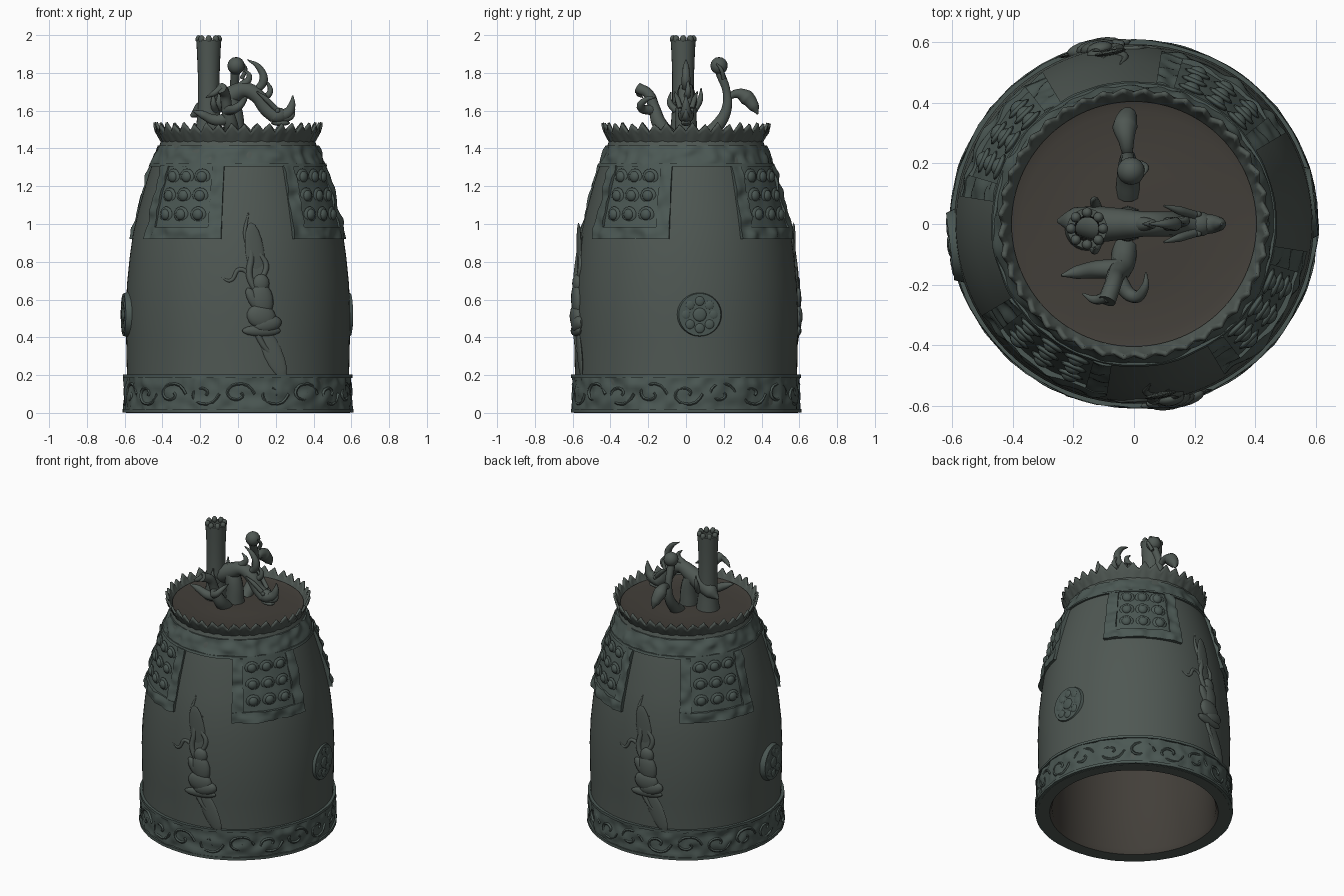
import bpy, bmesh
from math import sin, cos, pi, radians
from mathutils import Matrix, Vector, noise

if "Cube" in bpy.data.objects:
    bpy.data.objects.remove(bpy.data.objects["Cube"])

def mat(name, c):
    m = bpy.data.materials.new(name)
    m.diffuse_color = (*c, 1)
    m.use_nodes = True
    m.node_tree.nodes["Principled BSDF"].inputs["Base Color"].default_value = m.diffuse_color
    return m

PATINA = mat("patina", (0.078, 0.096, 0.086))
GREEN = mat("green_patina", (0.07, 0.096, 0.087))
BROWN = mat("brown_bronze", (0.055, 0.049, 0.041))
DARK = mat("dark_bronze", (0.012, 0.012, 0.011))

def finish(name, bm, m, angle=50):
    bmesh.ops.remove_doubles(bm, verts=bm.verts, dist=1e-5)
    bmesh.ops.recalc_face_normals(bm, faces=bm.faces)
    me = bpy.data.meshes.new(name)
    bm.to_mesh(me)
    bm.free()
    ob = bpy.data.objects.new(name, me)
    bpy.context.collection.objects.link(ob)
    me.materials.append(m)
    smooth(ob, angle)
    return ob

def smooth(ob, angle):
    bpy.ops.object.select_all(action='DESELECT')
    ob.select_set(True)
    bpy.context.view_layer.objects.active = ob
    bpy.ops.object.shade_smooth_by_angle(angle=radians(angle))

def add_grid(bm, f, nu, nv):
    v = [[bm.verts.new(f(i, j)) for j in range(nv + 1)] for i in range(nu + 1)]
    for i in range(nu):
        for j in range(nv):
            bm.faces.new((v[i][j], v[i + 1][j], v[i + 1][j + 1], v[i][j + 1]))

def lathe(name, prof, m, n=96, centre=(0, 0)):
    bm = bmesh.new()
    def f(i, j):
        r, z = prof[j]
        a = 2 * pi * (i % n) / n
        return (centre[0] + r * cos(a), centre[1] + r * sin(a), z)
    add_grid(bm, f, n, len(prof) - 1)
    bmesh.ops.remove_doubles(bm, verts=bm.verts, dist=1e-5)
    bmesh.ops.dissolve_degenerate(bm, edges=bm.edges, dist=1e-6)
    return finish(name, bm, m, 40)

OUTER = [(.592, 0), (.588, .2), (.592, .38), (.594, .52), (.588, .68), (.574, .82), (.556, .95),
         (.53, 1.06), (.503, 1.16), (.474, 1.26), (.446, 1.34), (.418, 1.41), (.4, 1.46)]

def rad(z):
    for (r0, z0), (r1, z1) in zip(OUTER, OUTER[1:]):
        if z <= z1:
            return r0 + (r1 - r0) * (z - z0) / (z1 - z0)
    return OUTER[-1][0]

def surf(deg, z, off=0):
    """Point on the bell wall, pushed outward by off."""
    a, r = radians(deg), rad(z) + off
    return Vector((r * cos(a), r * sin(a), z))

def add_slab(bm, a0, a1, z0, z1, h, rough=0, nu=16, nv=8):
    """Raised slab wrapped on the wall, with optional cast relief."""
    def f(i, j):
        u = min(max(i - 1, 0), nu) / nu
        v = min(max(j - 1, 0), nv) / nv
        edge = j in (0, nv + 2) or (i in (0, nu + 2) and a1 - a0 < 360)
        p = surf(a0 + (a1 - a0) * u, z0 + (z1 - z0) * v)
        off = -.01 if edge else h + rough * noise.noise(p * 17)
        return surf(a0 + (a1 - a0) * u, p.z, off)
    add_grid(bm, f, nu + 2, nv + 2)

def add_blob(bm, loc, scale, deg=0, tilt=0, seg=16):
    M = (Matrix.Translation(loc) @ Matrix.Rotation(radians(deg), 4, 'Z')
         @ Matrix.Rotation(radians(tilt), 4, 'X') @ Matrix.Diagonal((*scale, 1)))
    bmesh.ops.create_uvsphere(bm, u_segments=seg, v_segments=seg // 2, radius=1, matrix=M)

def tubes(name, paths, m, res=6, bevel=3):
    """Smooth tapered tubes; each path point is (x, y, z, radius)."""
    cu = bpy.data.curves.new(name, 'CURVE')
    cu.dimensions, cu.bevel_depth, cu.bevel_resolution = '3D', 1, bevel
    cu.resolution_u, cu.use_fill_caps = res, True
    for path in paths:
        s = cu.splines.new('BEZIER')
        s.bezier_points.add(len(path) - 1)
        for bp, p in zip(s.bezier_points, path):
            bp.co, bp.radius = p[:3], p[3]
            bp.handle_left_type = bp.handle_right_type = 'AUTO'
    ob = bpy.data.objects.new(name, cu)
    bpy.context.collection.objects.link(ob)
    bpy.ops.object.select_all(action='DESELECT')
    ob.select_set(True)
    bpy.context.view_layer.objects.active = ob
    bpy.ops.object.convert(target='MESH')
    ob = bpy.context.object
    ob.data.materials.clear()
    ob.data.materials.append(m)
    smooth(ob, 60)
    return ob

# Hollow bell wall, dark inside, and the deck on top
INNER = [(0, 1.4), (.3, 1.39), (.37, 1.33), (.44, 1.1), (.49, .8), (.505, .4), (.505, .03), (.52, 0)]
lathe("bell_wall", OUTER, PATINA)
lathe("bell_interior", INNER, BROWN)
lathe("bell_base_lip", [(.52, 0), (.592, 0)], PATINA)
lathe("top_deck", [(.4, 1.45), (.405, 1.475), (.37, 1.465), (.2, 1.475), (0, 1.48)], BROWN)

# Bottom and shoulder bands with raised edges
bm = bmesh.new()
add_slab(bm, 0, 360, .002, .2, .01, .016, 220, 14)
add_slab(bm, 0, 360, .002, .02, .018, .004, 120, 2)
add_slab(bm, 0, 360, .185, .202, .018, .005, 120, 2)
finish("bottom_band", bm, GREEN)
bm = bmesh.new()
add_slab(bm, 0, 360, 1.31, 1.415, .008, .016, 180, 10)
add_slab(bm, 0, 360, 1.305, 1.32, .014, .004, 120, 2)
finish("shoulder_band", bm, GREEN)

# Scroll relief around the bottom band
scrolls = []
for k in range(20):
    c, s = 18 * k, 1 if k % 2 else -1
    pts = []
    for t in range(9):
        q, r = t * .85, .065 - .0065 * t
        pts.append((*surf(c + 8.5 * r / .065 * cos(q), .1 + s * r * sin(q), .008), .008))
    scrolls.append(pts)
tubes("bottom_band_scrolls", scrolls, GREEN, 2, 1)

# Crown of pointed upright petals
N, P = 40, 6
bm = bmesh.new()
def petal(i, j):
    u = (i % (N * P)) / P
    p = 1 - abs(2 * (u % 1) - 1)
    t = j / 5
    a = 2 * pi * u / N
    r = .394 + .045 * t ** 1.4 + .018 * p * sin(pi * t * .8) - .006
    return (r * cos(a), r * sin(a), 1.41 + t * (.08 + .042 * p + .006 * sin(3 * u)))
add_grid(bm, petal, N * P, 5)
ob = finish("petal_crown", bm, PATINA)
md = ob.modifiers.new("thickness", 'SOLIDIFY')
md.thickness, md.offset = .014, 0

# Four framed panels, each with nine knobs
for k in range(4):
    c = 56 + 90 * k
    bm = bmesh.new()
    add_slab(bm, c - 24, c + 24, .93, 1.32, .007, .006, 20, 14)
    add_slab(bm, c - 25, c - 17.5, .92, 1.31, .018, .018, 6, 28)
    add_slab(bm, c + 17.5, c + 25, .92, 1.31, .018, .018, 6, 28)
    add_slab(bm, c - 25, c + 25, .92, .985, .02, .018, 36, 6)
    finish("knob_panel_frame_%d" % (k + 1), bm, GREEN)
    bm = bmesh.new()
    for i in (-1, 0, 1):
        for j in (-1, 0, 1):
            a, z = c + 11 * i, 1.15 + .1 * j
            add_blob(bm, surf(a, z, .006), (.012, .045, .043), a)
            add_blob(bm, surf(a, z, .01), (.022, .03, .03), a)
    finish("panel_knobs_%d" % (k + 1), bm, GREEN)

# Striking medallions on both sides
for k, c in enumerate((7, 187)):
    h = (.006, .018)[k]
    bm = bmesh.new()
    M = (Matrix.Translation(surf(c, .52, h - .018)) @ Matrix.Rotation(radians(c), 4, 'Z')
         @ Matrix.Rotation(pi / 2, 4, 'Y'))
    bmesh.ops.create_cone(bm, cap_ends=True, segments=40, radius1=.125, radius2=.112, depth=.036, matrix=M)
    add_blob(bm, surf(c, .52, h), (.01, .036, .036), c)
    for i in range(8):
        q = pi * i / 4
        add_blob(bm, surf(c + 7 * cos(q), .52 + .072 * sin(q), h), (.009, .026, .026), c)
    finish("striking_medallion_%d" % (k + 1), bm, GREEN)

# Kneeling flying figures in relief, front and back
for k, c in enumerate((-78, 101)):
    bm = bmesh.new()
    for da, z, d, w, h, tilt in ((0, .685, .025, .045, .05, 0), (.5, .6, .028, .06, .09, 10),
                                 (0, .51, .03, .08, .065, -15), (3, .47, .03, .08, .045, 10),
                                 (0, .435, .02, .105, .03, 0), (-4, .6, .02, .03, .07, 30),
                                 (6, .32, .01, .05, .15, 25), (-3, .85, .01, .05, .16, 8)):
        add_blob(bm, surf(c + da, z, .002), (d, w, h), c, tilt)
    finish("relief_figure_%d" % (k + 1), bm, PATINA)
    ribbons = [[(-1, .62, .016), (-6, .72, .018), (-5, .84, .018), (-8, .95, .012), (-6, 1.06, .004)],
               [(0, .7, .014), (3, .78, .016), (-1, .86, .012), (0, .95, .003)],
               [(-4, .7, .01), (-11, .76, .012), (-16, .7, .01), (-21, .72, .003)],
               [(-3, .44, .018), (1, .36, .016), (6, .3, .012), (10, .23, .003)]]
    tubes("relief_ribbons_%d" % (k + 1),
          [[(*surf(c + a, z, -.003), r) for a, z, r in path] for path in ribbons], PATINA)

# Hollow sound pipe with a beaded mouth
PX, PY = -.155, -.015
lathe("sound_pipe", [(.075, 1.46), (.064, 1.54), (.058, 1.62), (.058, 1.8), (.062, 1.9), (.066, 1.975),
                     (.042, 1.975), (.04, 1.9)], PATINA, 24, (PX, PY))
lathe("sound_pipe_bore", [(.04, 1.9), (.036, 1.55), (0, 1.55)], DARK, 24, (PX, PY))
bm = bmesh.new()
for i in range(8):
    q = pi * i / 4
    add_blob(bm, (PX + .053 * cos(q), PY + .053 * sin(q), 1.978), (.018, .018, .022), 0, 0, 10)
finish("pipe_mouth_beads", bm, PATINA)

# Dragon loop: arched body, head, jaws and horns
tubes("dragon_body", [[(-.25, .01, 1.57, .008), (-.2, .01, 1.6, .045), (-.12, 0, 1.64, .06), (-.04, 0, 1.68, .052),
                       (.03, 0, 1.71, .042), (.1, 0, 1.68, .042), (.15, 0, 1.61, .04), (.2, 0, 1.57, .042)],
                      [(-.06, 0, 1.68, .05), (-.03, 0, 1.6, .055), (-.02, 0, 1.46, .06)]], PATINA)
bm = bmesh.new()
add_blob(bm, (.21, 0, 1.575), (.055, .042, .042))
add_blob(bm, (.225, 0, 1.535), (.05, .028, .016))
for s in (-1, 1):
    add_blob(bm, (.21, s * .032, 1.6), (.014, .012, .014), 0, 0, 10)
finish("dragon_head", bm, PATINA)
horns = [[(.22, 0, 1.57, .036), (.265, 0, 1.59, .03), (.285, 0, 1.63, .02), (.29, 0, 1.68, .004)],
         [(.24, 0, 1.56, .025), (.28, 0, 1.57, .018), (.3, 0, 1.61, .004)]]
for s in (-1, 1):
    horns.append([(.2, s * .03, 1.61, .014), (.15, s * .045, 1.66, .014), (.1, s * .06, 1.7, .004)])
tubes("dragon_snout_and_horns", horns, PATINA)

# Mane spikes along the neck and flames on the pipe
tubes("dragon_mane", [[(.09, 0, 1.7, .02), (.135, 0, 1.76, .024), (.11, 0, 1.83, .017), (.05, 0, 1.87, .003)],
                      [(.12, 0, 1.66, .02), (.17, .01, 1.7, .016), (.14, .01, 1.77, .003)],
                      [(.02, 0, 1.73, .025), (.06, 0, 1.78, .016), (.03, 0, 1.82, .003)],
                      [(-.12, .04, 1.6, .02), (-.13, .075, 1.66, .016), (-.13, .08, 1.72, .003)],
                      [(-.12, -.05, 1.6, .02), (-.13, -.085, 1.64, .016), (-.13, -.08, 1.7, .003)]], PATINA)

# Raised rear leg rising from the deck with a ball and a trailing flame
tubes("rear_leg", [[(-.02, .1, 1.46, .04), (-.02, .17, 1.525, .036), (-.02, .215, 1.61, .028),
                    (-.02, .215, 1.7, .022), (-.015, .18, 1.8, .025)],
                   [(.02, .2, 1.77, .012), (.04, .185, 1.82, .01), (.03, .16, 1.85, .003)]], PATINA)
bm = bmesh.new()
add_blob(bm, (-.01, .175, 1.838), (.046, .046, .046))
finish("held_ball", bm, PATINA)
tubes("rear_leg_flame", [[(-.02, .21, 1.66, .012), (-.025, .27, 1.69, .025), (-.03, .32, 1.67, .042),
                          (-.02, .36, 1.62, .03), (-.015, .38, 1.58, .003)]], PATINA)

# Front leg rising from the deck, with claws and a flame
tubes("front_leg", [[(-.03, -.08, 1.46, .042), (-.04, -.14, 1.53, .04),
                     (-.06, -.17, 1.62, .03), (-.07, -.2, 1.69, .028), (-.09, -.255, 1.72, .03)],
                    [(-.04, -.15, 1.56, .035), (-.12, -.15, 1.55, .03), (-.19, -.16, 1.58, .022), (-.24, -.17, 1.6, .004)],
                    [(-.06, -.17, 1.6, .028), (.0, -.24, 1.62, .022), (.035, -.21, 1.66, .014), (.04, -.16, 1.67, .003)],
                    [(-.09, -.24, 1.72, .02), (-.13, -.25, 1.69, .015), (-.17, -.23, 1.67, .003)]], PATINA)
